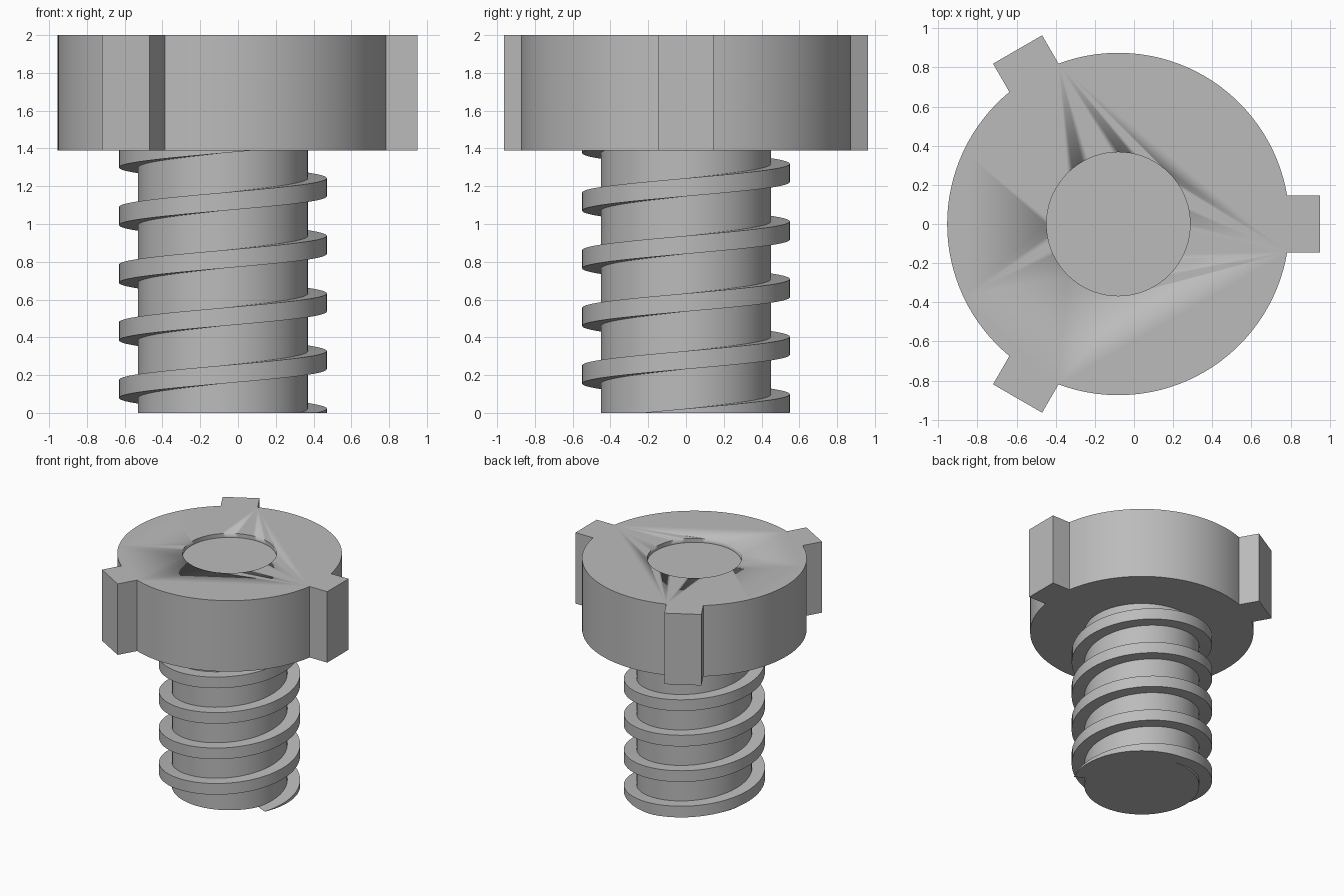
import bpy, bmesh
from math import sin, cos, asin, radians, pi

CX = -0.08            # axis of the screw
SEGMENTS = 72
HEAD_BOTTOM, TOP = 1.39, 2.0

if "Cube" in bpy.data.objects:
    bpy.data.objects.remove(bpy.data.objects["Cube"], do_unlink=True)

grey = bpy.data.materials.new("mid grey")
grey.use_nodes = True
COLOUR = (0.5, 0.5, 0.5, 1)
grey.diffuse_color = COLOUR
grey.node_tree.nodes["Principled BSDF"].inputs["Base Color"].default_value = COLOUR


def polar(r, a):
    return CX + r * cos(a), r * sin(a)


def finish(bm, name):
    """Turn a bmesh into a grey object with sharp edges kept."""
    bmesh.ops.recalc_face_normals(bm, faces=bm.faces)
    mesh = bpy.data.meshes.new(name)
    bm.to_mesh(mesh)
    bm.free()
    mesh.materials.append(grey)
    obj = bpy.data.objects.new(name, mesh)
    bpy.context.collection.objects.link(obj)
    bpy.ops.object.select_all(action='DESELECT')
    obj.select_set(True)
    bpy.context.view_layer.objects.active = obj
    bpy.ops.object.shade_smooth_by_angle(angle=radians(30))
    return obj


def prism(name, outline, z0, z1):
    """Extrude a flat outline from z0 up to z1."""
    bm = bmesh.new()
    face = bm.faces.new([bm.verts.new((x, y, z0)) for x, y in outline])
    up = bmesh.ops.extrude_face_region(bm, geom=[face], use_keep_orig=True)
    for v in up["geom"]:
        if isinstance(v, bmesh.types.BMVert):
            v.co.z = z1
    return finish(bm, name)


def circle(r, n=SEGMENTS):
    return [polar(r, 2 * pi * i / n) for i in range(n)]


# Head: round outline with three square lugs
def head_outline(radius=0.875, reach=1.03, half=0.145, arc_steps=32):
    points = []
    gap = asin(half / radius)
    for k in range(3):
        a = k * 2 * pi / 3
        for side in (-1, 1):
            points.append((CX + reach * cos(a) - side * half * sin(a),
                           reach * sin(a) + side * half * cos(a)))
        span = 2 * pi / 3 - 2 * gap
        points += [polar(radius, a + gap + span * i / arc_steps)
                   for i in range(arc_steps + 1)]
    return points


head = prism("head", head_outline(), HEAD_BOTTOM, TOP)

# Shallow round recess in the top of the head
cutter = prism("recess_cutter", circle(0.367), TOP - 0.035, TOP + 0.1)
cutter.hide_render = True
cut = head.modifiers.new("recess", 'BOOLEAN')
cut.operation = 'DIFFERENCE'
cut.solver = 'EXACT'
cut.object = cutter
bpy.context.view_layer.objects.active = head
bpy.ops.object.modifier_apply(modifier=cut.name)
bpy.data.objects.remove(cutter, do_unlink=True)

# Shaft
prism("shaft", circle(0.45), 0, HEAD_BOTTOM)


# Square thread: a rectangular section swept up a helix, trimmed at both ends
def build_thread(inner=0.45, outer=0.55, pitch=0.305, thick=0.096, z_start=0.0225):
    bm = bmesh.new()
    rings = []
    step = 360 // SEGMENTS
    angle = -25
    while True:
        top = z_start + pitch * angle / 360
        low = max(top - thick, 0)
        if low > HEAD_BOTTOM:
            break
        top = min(top, HEAD_BOTTOM)
        a = radians(angle)
        rings.append([bm.verts.new((*polar(r, a), z)) for r, z in
                      ((inner, low), (outer, low), (outer, top), (inner, top))])
        angle += step
    for p, q in zip(rings, rings[1:]):
        for i in range(4):
            j = (i + 1) % 4
            bm.faces.new((p[i], p[j], q[j], q[i]))
    bm.faces.new(rings[0])
    bm.faces.new(rings[-1])
    return finish(bm, "thread")


build_thread()
